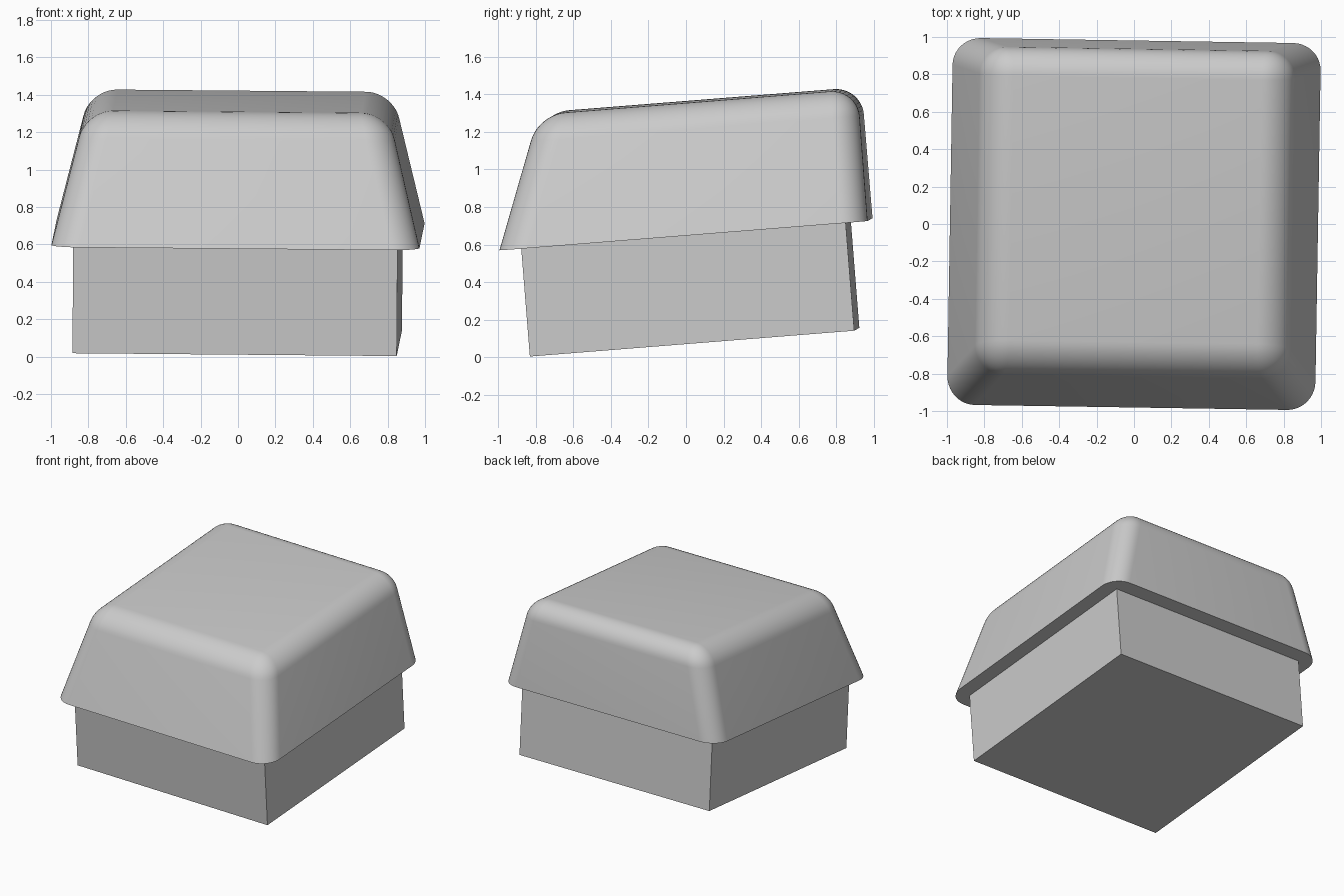
import bpy
import bmesh
from math import radians
from mathutils import Euler, Matrix

if "Cube" in bpy.data.objects:
    bpy.data.objects.remove(bpy.data.objects["Cube"], do_unlink=True)

# Single plastic colour
grey = bpy.data.materials.new("grey_plastic")
grey.use_nodes = True
grey.diffuse_color = (0.6, 0.6, 0.6, 1)
grey.node_tree.nodes["Principled BSDF"].inputs["Base Color"].default_value = (0.6, 0.6, 0.6, 1)

# The whole button leans slightly; its local origin is the centre of the cap rim
lean = Matrix.Translation((0, 0, 0.655)) @ Euler(
    (radians(4.55), radians(0.5), radians(-0.9))).to_matrix().to_4x4()


def make_block(name, half, z_low, z_high, side=0, front=0):
    """Square block; its top is drawn in by `side` left and right, `front` at the front."""
    bm = bmesh.new()
    bmesh.ops.create_cube(bm, size=2)
    for v in bm.verts:
        top = v.co.z > 0
        x, y = v.co.x * half, v.co.y * half
        if top:
            x -= v.co.x * side
            y += front if y < 0 else 0
        v.co = (x, y, z_high if top else z_low)
    mesh = bpy.data.meshes.new(name)
    bm.to_mesh(mesh)
    bm.free()
    obj = bpy.data.objects.new(name, mesh)
    bpy.context.collection.objects.link(obj)
    mesh.materials.append(grey)
    obj.matrix_world = lean
    return obj


# Square body below the cap
make_block("button_body", 0.867, -0.577, 0)

# Tapered cap, rounded everywhere but on its flat rim
cap = make_block("button_cap", 0.984, 0, 0.703, side=0.175, front=0.262)
bm = bmesh.new()
bm.from_mesh(cap.data)
upper_edges = [e for e in bm.edges if max(v.co.z for v in e.verts) > 0.1]
bmesh.ops.bevel(bm, geom=upper_edges, offset=0.145, offset_type='OFFSET',
                segments=10, profile=0.5, affect='EDGES')
bm.to_mesh(cap.data)
bm.free()

bpy.ops.object.select_all(action='DESELECT')
cap.select_set(True)
bpy.context.view_layer.objects.active = cap
bpy.ops.object.shade_smooth_by_angle(angle=radians(35))
